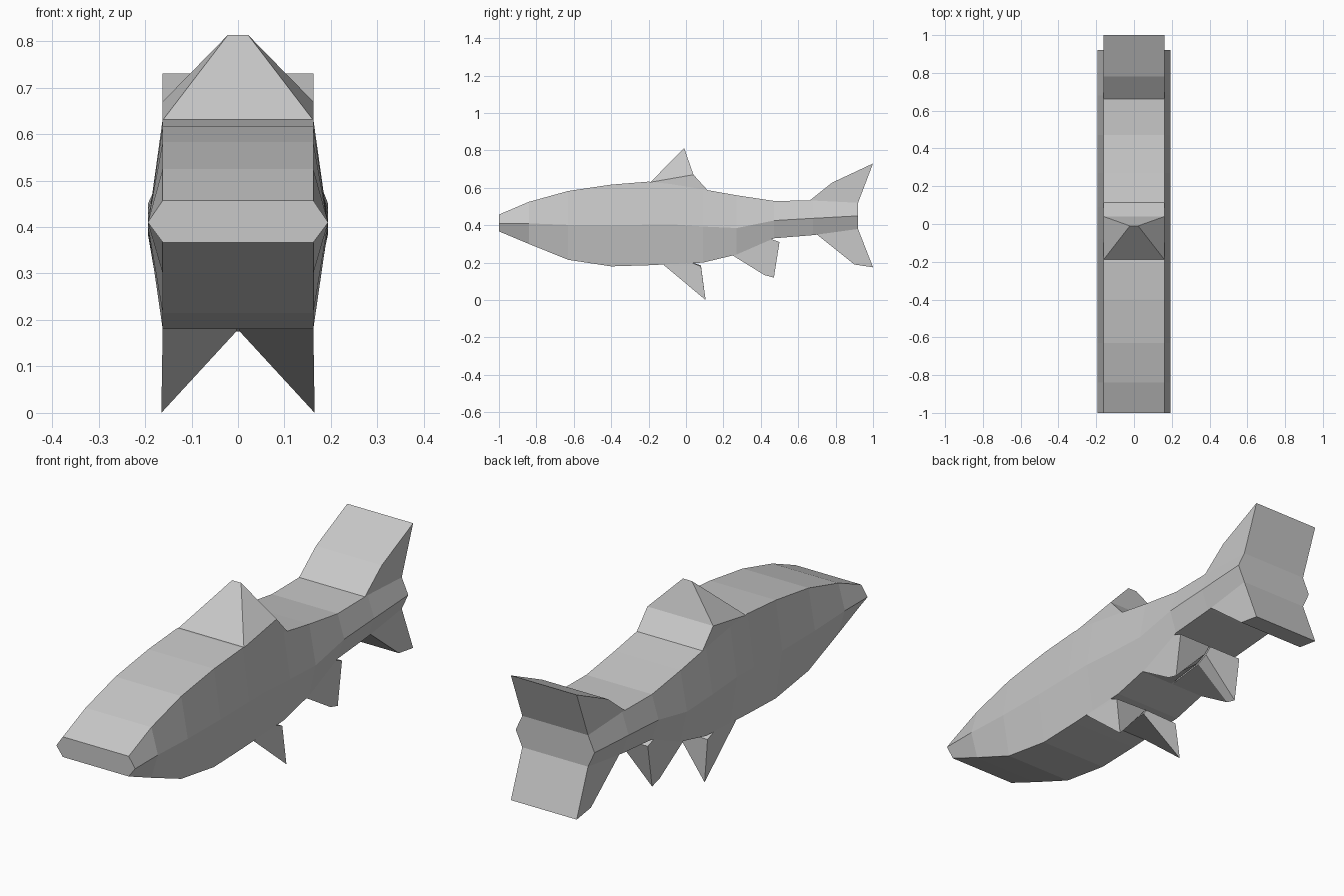
import bpy, bmesh

cube = bpy.data.objects.get("Cube")
if cube:
    bpy.data.objects.remove(cube, do_unlink=True)

grey = bpy.data.materials.new("plain_grey")
grey.use_nodes = True
colour = (0.58, 0.58, 0.58, 1)
grey.diffuse_color = colour
grey.node_tree.nodes["Principled BSDF"].inputs["Base Color"].default_value = colour

HALF = 0.162    # half width of back, belly and fins
RIDGE = 0.194   # half width at the side ridge


def loft(name, rings, mirror=False):
    """Join equal rings of points into a closed flat-shaded solid."""
    bm = bmesh.new()
    loops = [[bm.verts.new(p) for p in ring] for ring in rings]
    count = len(loops[0])
    for a, b in zip(loops, loops[1:]):
        for i in range(count):
            j = (i + 1) % count
            bm.faces.new((a[i], a[j], b[j], b[i]))
    for cap in (loops[0], loops[-1]):
        for i in range(1, count - 1):
            bm.faces.new((cap[0], cap[i], cap[i + 1]))
    bmesh.ops.remove_doubles(bm, verts=bm.verts, dist=0.0005)
    bmesh.ops.recalc_face_normals(bm, faces=bm.faces)
    mesh = bpy.data.meshes.new(name)
    bm.to_mesh(mesh)
    bm.free()
    mesh.materials.append(grey)
    obj = bpy.data.objects.new(name, mesh)
    bpy.context.collection.objects.link(obj)
    if mirror:
        obj.modifiers.new("mirror", "MIRROR").use_mirror_merge = False
    return obj


def at_x(x, profile):
    return [(x, y, z) for y, z in profile]


def across(name, side):
    """Solid spanning the full width between a side outline and its mirror."""
    return loft(name, [side, [(-x, y, z) for x, y, z in side]])


# Body: six-sided sections given as y, back, ridge and belly heights
stations = [
    (-1.0, 0.457, 0.41, 0.367),
    (-0.84, 0.525, 0.41, 0.30),
    (-0.63, 0.583, 0.402, 0.215),
    (-0.40, 0.617, 0.40, 0.18),
    (-0.20, 0.633, 0.403, 0.186),
    (-0.08, 0.62, 0.405, 0.192),
    (0.09, 0.592, 0.393, 0.20),
    (0.27, 0.56, 0.385, 0.243),
    (0.47, 0.53, 0.425, 0.33),
    (0.68, 0.532, 0.437, 0.347),
    (0.92, 0.52, 0.45, 0.38),
]
loft("body", [
    [(HALF, y, top), (RIDGE, y, mid), (HALF, y, low),
     (-HALF, y, low), (-RIDGE, y, mid), (-HALF, y, top)]
    for y, top, mid, low in stations])

# Tail lobes
across("tail_upper_lobe", at_x(HALF, [
    (0.66, 0.531), (0.78, 0.627), (1.0, 0.73), (0.92, 0.52)]))
across("tail_lower_lobe", at_x(HALF, [
    (0.70, 0.35), (0.90, 0.19), (1.0, 0.175), (0.92, 0.38)]))

# Back fin, pinched towards its tip
across("dorsal_fin", [
    (HALF, -0.19, 0.63), (0.022, -0.01, 0.813),
    (HALF, 0.04, 0.67), (HALF, 0.115, 0.587)])

# Paired belly fins, wedges that thin towards their outer tips
loft("pelvic_fins", [
    [(HALF, -0.12, 0.188), (0.165, 0.105, 0), (HALF, 0.08, 0.18), (HALF, 0, 0.212)],
    at_x(0.003, [(-0.12, 0.188), (0.06, 0.176), (0.08, 0.185), (0, 0.212)]),
], mirror=True)

# Paired rear fins
loft("anal_fins", [
    at_x(HALF, [(0.25, 0.238), (0.42, 0.133), (0.47, 0.12), (0.5, 0.31), (0.45, 0.328)]),
    at_x(0.003, [(0.25, 0.238), (0.42, 0.26), (0.47, 0.285), (0.5, 0.31), (0.45, 0.328)]),
], mirror=True)
